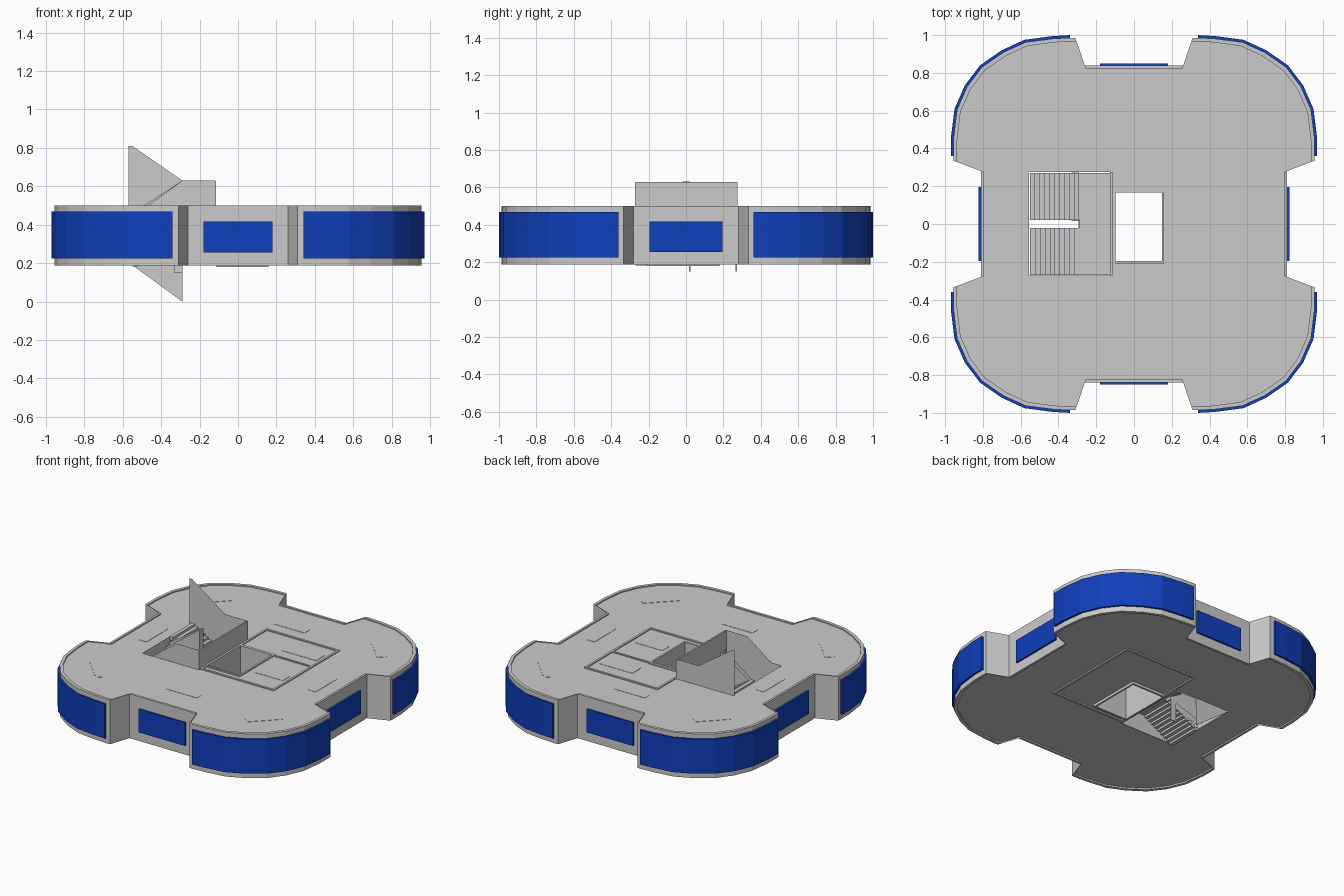
import bpy, bmesh, math
from mathutils import Matrix

if "Cube" in bpy.data.objects:
    bpy.data.objects.remove(bpy.data.objects["Cube"])

blue = bpy.data.materials.new("window_blue")
blue.diffuse_color = (0.005, 0.05, 0.5, 1)
blue.use_nodes = True
blue.node_tree.nodes["Principled BSDF"].inputs["Base Color"].default_value = blue.diffuse_color


def finish(name, bm, mat=None, normals=True):
    if normals:
        bmesh.ops.recalc_face_normals(bm, faces=bm.faces)
    me = bpy.data.meshes.new(name)
    bm.to_mesh(me)
    bm.free()
    ob = bpy.data.objects.new(name, me)
    bpy.context.collection.objects.link(ob)
    if mat:
        me.materials.append(mat)
    return ob


def add_box(bm, x0, x1, y0, y1, z0, z1, angle=0):
    m = (Matrix.Translation(((x0 + x1) / 2, (y0 + y1) / 2, (z0 + z1) / 2))
         @ Matrix.Rotation(angle, 4, 'Z')
         @ Matrix.Diagonal((x1 - x0, y1 - y0, z1 - z0, 1)))
    bmesh.ops.create_cube(bm, size=1, matrix=m)


def boxes(name, items, mat=None):
    bm = bmesh.new()
    for it in items:
        add_box(bm, *it)
    return finish(name, bm, mat)


def prism(name, pts, z0, z1):
    bm = bmesh.new()
    f = bm.faces.new([bm.verts.new((x, y, z0)) for x, y in pts])
    r = bmesh.ops.extrude_face_region(bm, geom=[f])
    for v in r['geom']:
        if isinstance(v, bmesh.types.BMVert):
            v.co.z = z1
    return finish(name, bm)


def band(name, outer, inner, z0, z1, mat=None, closed=True):
    """Upright strip of wall between two matching plan lines."""
    bm = bmesh.new()
    rows = [[bm.verts.new((*o, z0)), bm.verts.new((*o, z1)),
             bm.verts.new((*i, z1)), bm.verts.new((*i, z0))]
            for o, i in zip(outer, inner)]
    n = len(rows)
    for k in range(n if closed else n - 1):
        a, b = rows[k], rows[(k + 1) % n]
        for j in range(4):
            bm.faces.new((a[j], a[(j + 1) % 4], b[(j + 1) % 4], b[j]))
    if not closed:
        bm.faces.new(rows[0])
        bm.faces.new(rows[-1])
    return finish(name, bm, mat)


def sheet(name, y, pts):
    bm = bmesh.new()
    bm.faces.new([bm.verts.new((x, y, z)) for x, z in pts])
    return finish(name, bm, normals=False)


# Plan outline: one rounded corner, mirrored into four
arc = [(.34, 1), (.43, .995), (.58, .975), (.70, .92), (.815, .84),
       (.895, .735), (.95, .61), (.97, .45), (.97, .36)]
inner_arc = []
for x, y in arc:
    d = math.hypot(x - .33, y - .35)
    k = (d - .014) / d
    inner_arc.append((.33 + (x - .33) * k, .35 + (y - .35) * k))
quad = [(.26, .838), (.31, .985)] + inner_arc + [(.955, .335), (.81, .28)]
outline = []
for sx, sy in ((1, 1), (1, -1), (-1, -1), (-1, 1)):
    q = [(x * sx, y * sy) for x, y in quad]
    outline += q if sx * sy > 0 else q[::-1]


def scaled(pts, s):
    return [(x * s, y * s) for x, y in pts]


# Storey body with stairwell and lift shaft cut through
body = prism("storey_body", scaled(outline, .99), .198, .492)
cutter = boxes("opening_cutter", [(-.555, -.12, -.272, .275, 0, 1),
                                  (-.105, .155, -.205, .17, 0, 1)])
cutter.hide_render = True
cutter.hide_viewport = True
mod = body.modifiers.new("openings", 'BOOLEAN')
mod.operation = 'DIFFERENCE'
mod.solver = 'EXACT'
mod.object = cutter
band("outer_wall", outline, scaled(outline, .98), .188, .50)

# Windows: curved at the corners, flat in the recesses
for sx in (-1, 1):
    for sy in (-1, 1):
        band("corner_window", [(x * sx, y * sy) for x, y in arc],
             [(x * sx, y * sy) for x, y in inner_arc], .225, .468, blue, False)
for s in (-1, 1):
    ya, yb = sorted((s * .83, s * .85))
    boxes("recess_window", [(-.18, .18, ya, yb, .255, .418)], blue)
    xa, xb = sorted((s * .80, s * .823))
    boxes("recess_window_side", [(xa, xb, -.195, .195, .255, .418)], blue)


# Lift shaft lining and core wall lines
def frame(x0, x1, y0, y1, t, z0, z1):
    return [(x0, x1, y0, y0 + t, z0, z1), (x0, x1, y1 - t, y1, z0, z1),
            (x0, x0 + t, y0 + t, y1 - t, z0, z1),
            (x1 - t, x1, y0 + t, y1 - t, z0, z1)]


boxes("shaft_lining", frame(-.112, .16, -.21, .18, .013, .18, .50))
boxes("core_walls", frame(-.115, .46, -.26, .48, .015, .189, .499)
      + [(.16, .45, .17, .183, .4, .499), (-.1, .16, .18, .19, .4, .499)])

# Thin fixture plates on top
plates = [(.16, .42, .27, .37, .49, .494), (.2, .42, -.1, -.02, .49, .494)]
for s in (-1, 1):
    plates.append((-.12, .12, s * .6 - .03, s * .6 + .03, .49, .494))
    plates.append((s * .66 - .03, s * .66 + .03, -.12, .12, .49, .494))
    for t in (-1, 1):
        cx, cy = s * .65, t * .64
        plates.append((cx - .12, cx + .12, cy - .03, cy + .03, .49, .494,
                       -s * t * math.pi / 4))
boxes("fixture_plates", plates)

# Stairs: two flights and a landing
N = 10
dx = .26 / N
low, high = [], []
for i in range(N):
    x = -.55 + i * dx
    z = .19 + .015 * (i + 1)
    low.append((x, x + dx, -.27, -.02, z - .022, z))
    x = -.29 - i * dx
    z = .34 + .016 * (i + 1)
    high.append((x - dx, x, .02, .27, z - .024, z))
boxes("lower_flight", low)
boxes("upper_flight", high)
boxes("landing", [(-.29, -.12, -.27, .27, .32, .34)])

# Stair balustrades
sheet("back_balustrade", .272, [(-.57, .2), (-.55, .19), (-.29, 0), (-.29, .19),
                                (-.12, .19), (-.12, .63), (-.29, .63),
                                (-.55, .81), (-.57, .81)])
sheet("front_balustrade", -.27, [(-.55, .19), (-.12, .19), (-.12, .63),
                                 (-.29, .63), (-.55, .44)])
for y in (-.02, .02):
    sheet("inner_balustrade", y, [(-.55, .44 if y < 0 else .46), (-.55, .22),
                                  (-.29, .30), (-.29, .63)])
boxes("balustrade_ends", [(-.295, -.285, -.022, .022, .30, .63),
                          (-.126, -.115, -.272, .275, .19, .628)])
boxes("stringer_ends", [(-.33, -.29, .016, .024, .15, .32),
                        (-.33, -.29, .264, .272, .15, .32)])
